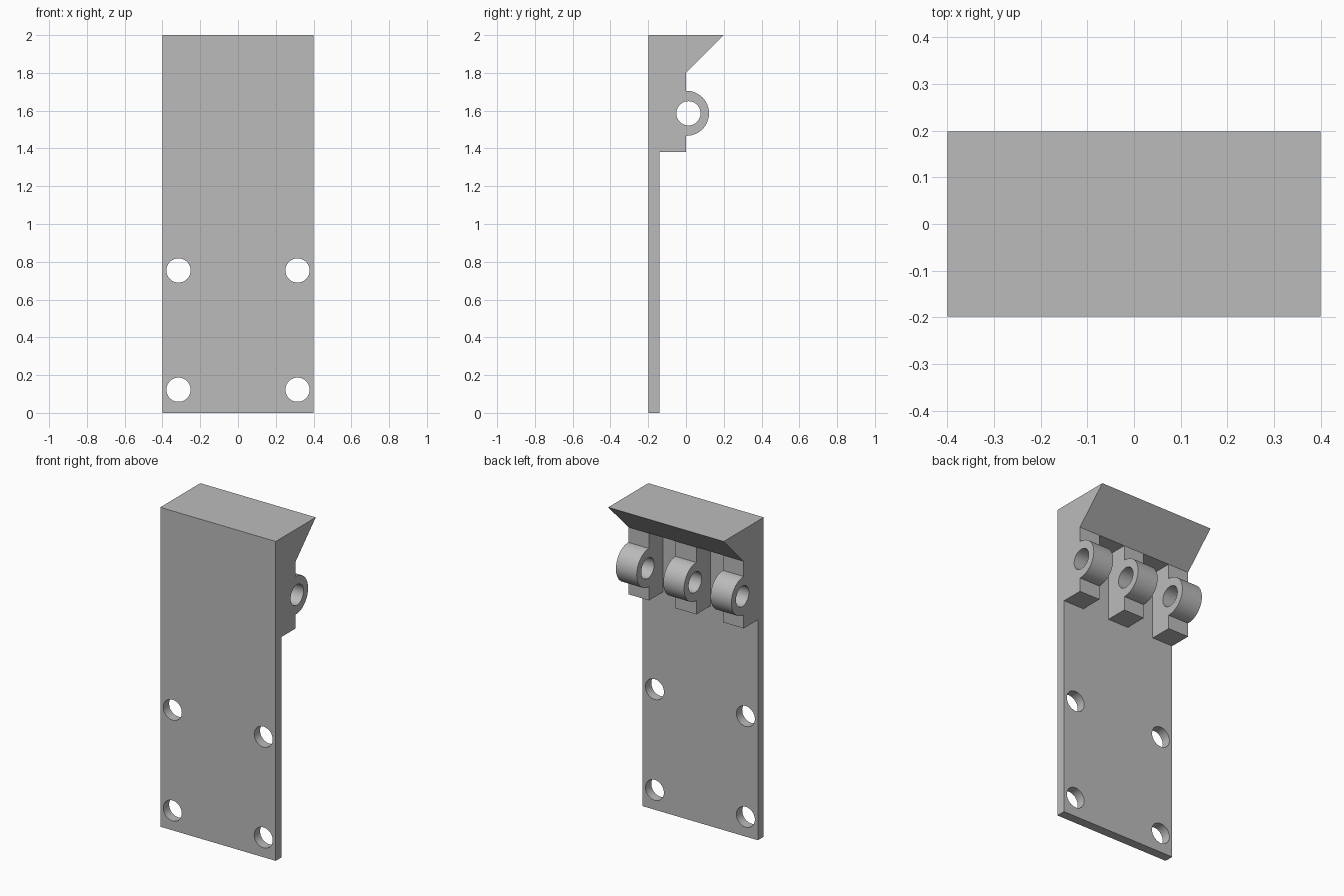
import bpy, bmesh, math
from mathutils import Matrix, Vector

if "Cube" in bpy.data.objects:
    bpy.data.objects.remove(bpy.data.objects["Cube"], do_unlink=True)

WIDTH = 0.8
FRONT, PLATE_BACK, HEAD_BACK, LIP = -0.198, -0.14, 0.0, 0.198
HEAD_Z, LIP_Z, TOP_Z, PIN_Z = 1.38, 1.8, 2.0, 1.586
KNUCKLE_W, KNUCKLE_R, HOLE_R = 0.144, 0.119, 0.064

grey = bpy.data.materials.new("plain grey")
grey.use_nodes = True
colour = (0.5, 0.5, 0.5, 1)
grey.diffuse_color = colour
grey.node_tree.nodes["Principled BSDF"].inputs["Base Color"].default_value = colour


def make_object(name, bm):
    bmesh.ops.recalc_face_normals(bm, faces=bm.faces)
    mesh = bpy.data.meshes.new(name)
    bm.to_mesh(mesh)
    bm.free()
    mesh.materials.append(grey)
    obj = bpy.data.objects.new(name, mesh)
    bpy.context.collection.objects.link(obj)
    return obj


def extrude_profile(name, points, x0, x1):
    bm = bmesh.new()
    face = bm.faces.new([bm.verts.new((x0, y, z)) for y, z in points])
    result = bmesh.ops.extrude_face_region(bm, geom=[face])
    verts = [v for v in result["geom"] if isinstance(v, bmesh.types.BMVert)]
    bmesh.ops.translate(bm, verts=verts, vec=(x1 - x0, 0, 0))
    return make_object(name, bm)


def cylinder(name, centre, axis, length):
    bm = bmesh.new()
    turn = Vector((0, 0, 1)).rotation_difference(Vector(axis)).to_matrix().to_4x4()
    bmesh.ops.create_cone(bm, cap_ends=True, segments=48, radius1=HOLE_R,
                          radius2=HOLE_R, depth=length,
                          matrix=Matrix.Translation(centre) @ turn)
    return make_object(name, bm)


def cut(target, cutter):
    mod = target.modifiers.new(cutter.name, "BOOLEAN")
    mod.operation, mod.solver, mod.object = "DIFFERENCE", "EXACT", cutter
    bpy.context.view_layer.objects.active = target
    bpy.ops.object.modifier_apply(modifier=mod.name)
    bpy.data.objects.remove(cutter, do_unlink=True)


# Side profile: thin plate, thick head with rounded knuckle, sloped lip
steps = 32
start = -math.pi / 2
arc = [(0.003 + KNUCKLE_R * math.cos(start + math.pi * i / steps),
        PIN_Z + KNUCKLE_R * math.sin(start + math.pi * i / steps))
       for i in range(steps + 1)]
profile = [(FRONT, 0), (PLATE_BACK, 0), (PLATE_BACK, HEAD_Z), (HEAD_BACK, HEAD_Z),
           (HEAD_BACK, PIN_Z - KNUCKLE_R), *arc, (HEAD_BACK, PIN_Z + KNUCKLE_R),
           (HEAD_BACK, LIP_Z), (LIP, TOP_Z), (FRONT, TOP_Z)]
bracket = extrude_profile("hinge_bracket", profile, -WIDTH / 2, WIDTH / 2)

# Two slots that leave three knuckles
slot = [(PLATE_BACK, HEAD_Z - 0.1), (0.3, HEAD_Z - 0.1), (0.3, LIP_Z), (PLATE_BACK, LIP_Z)]
for side in (-1, 1):
    cut(bracket, extrude_profile("slot_cutter", slot, side * KNUCKLE_W / 2,
                                 side * (WIDTH / 2 - KNUCKLE_W)))

# Hinge pin hole through all knuckles
cut(bracket, cylinder("pin_cutter", (0, 0.013, PIN_Z), (1, 0, 0), 1))

# Four screw holes through the plate
for x in (-0.315, 0.315):
    for z in (0.123, 0.754):
        cut(bracket, cylinder("screw_cutter", (x, PLATE_BACK, z), (0, 1, 0), 0.4))

# Smooth round surfaces, crisp edges
bpy.ops.object.select_all(action="DESELECT")
bracket.select_set(True)
bpy.context.view_layer.objects.active = bracket
bpy.ops.object.shade_smooth_by_angle(angle=math.radians(30))
